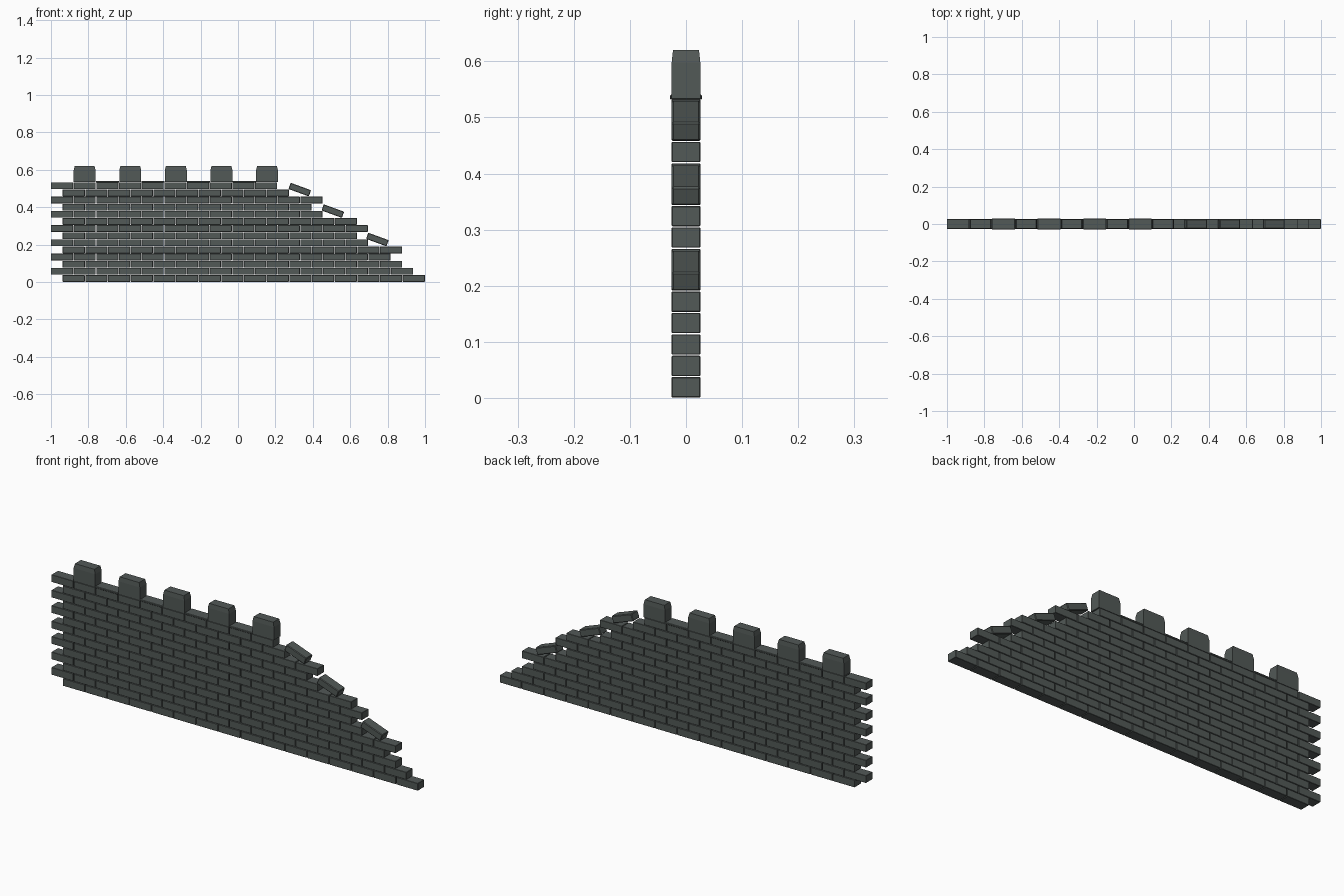
import bpy, bmesh, math
from mathutils import Matrix

if "Cube" in bpy.data.objects:
    bpy.data.objects.remove(bpy.data.objects["Cube"])

stone = bpy.data.materials.new("dark grey green stone")
stone.diffuse_color = (0.085, 0.100, 0.095, 1)
stone.use_nodes = True
stone.node_tree.nodes["Principled BSDF"].inputs["Base Color"].default_value = stone.diffuse_color

PITCH, ROW, GAP = 0.1212, 0.0381, 0.003   # brick spacing, course height, joint
DEPTH = 0.051


def add_block(bm, center, size, tilt=0, bevel=0.002):
    """Chamfered block added to bm."""
    part = bmesh.new()
    bmesh.ops.create_cube(part, size=1, matrix=Matrix.Diagonal((*size, 1)))
    bmesh.ops.bevel(part, geom=part.edges[:], offset=bevel, segments=1, affect='EDGES')
    part.transform(Matrix.Translation(center) @ Matrix.Rotation(math.radians(tilt), 4, 'Y'))
    mesh = bpy.data.meshes.new("tmp")
    part.to_mesh(mesh)
    part.free()
    bm.from_mesh(mesh)
    bpy.data.meshes.remove(mesh)


def finish(bm, name):
    mesh = bpy.data.meshes.new(name)
    bm.to_mesh(mesh)
    bm.free()
    mesh.materials.append(stone)
    ob = bpy.data.objects.new(name, mesh)
    bpy.context.collection.objects.link(ob)
    return ob


# brick courses in running bond, number of bricks per course from the ground up
counts = [16, 16, 15, 15, 15, 14, 13, 14, 13, 12, 11, 12, 10, 10]
for row, count in enumerate(counts):
    start = -1.0 if row % 2 else -0.9375
    bm = bmesh.new()
    for i in range(count):
        x = start + i * PITCH + (PITCH - GAP) / 2
        add_block(bm, (x, 0, (row + 0.5) * ROW), (PITCH - GAP, DEPTH, ROW - 0.002), bevel=0.0012)
    finish(bm, f"brick_course_{row + 1}")

# loose bricks sliding down the broken end
bm = bmesh.new()
for x, z in ((0.330, 0.494), (0.507, 0.379), (0.745, 0.227)):
    add_block(bm, (x, 0, z), (0.116, DEPTH, 0.035), tilt=20, bevel=0.003)
finish(bm, "loose_bricks")

# battlements with tapered tops
top = len(counts) * ROW
for i in range(5):
    bm = bmesh.new()
    cx = -0.820 + i * 0.2438
    levels = [(top, 0.0585, 0.0255), (0.598, 0.0585, 0.0255), (0.620, 0.053, 0.0232)]
    rings = [[bm.verts.new((cx + sx * hx, sy * hy, z))
              for sx, sy in ((-1, -1), (1, -1), (1, 1), (-1, 1))] for z, hx, hy in levels]
    bm.faces.new(rings[0][::-1])
    bm.faces.new(rings[-1])
    for a, b in zip(rings, rings[1:]):
        for k in range(4):
            n = (k + 1) % 4
            bm.faces.new((a[k], a[n], b[n], b[k]))
    finish(bm, f"battlement_{i + 1}")

# thin coping slabs between the battlements
bm = bmesh.new()
for i in range(4):
    add_block(bm, (-0.698 + i * 0.2438, 0, 0.536), (0.124, 0.057, 0.009))
finish(bm, "coping_slabs")
